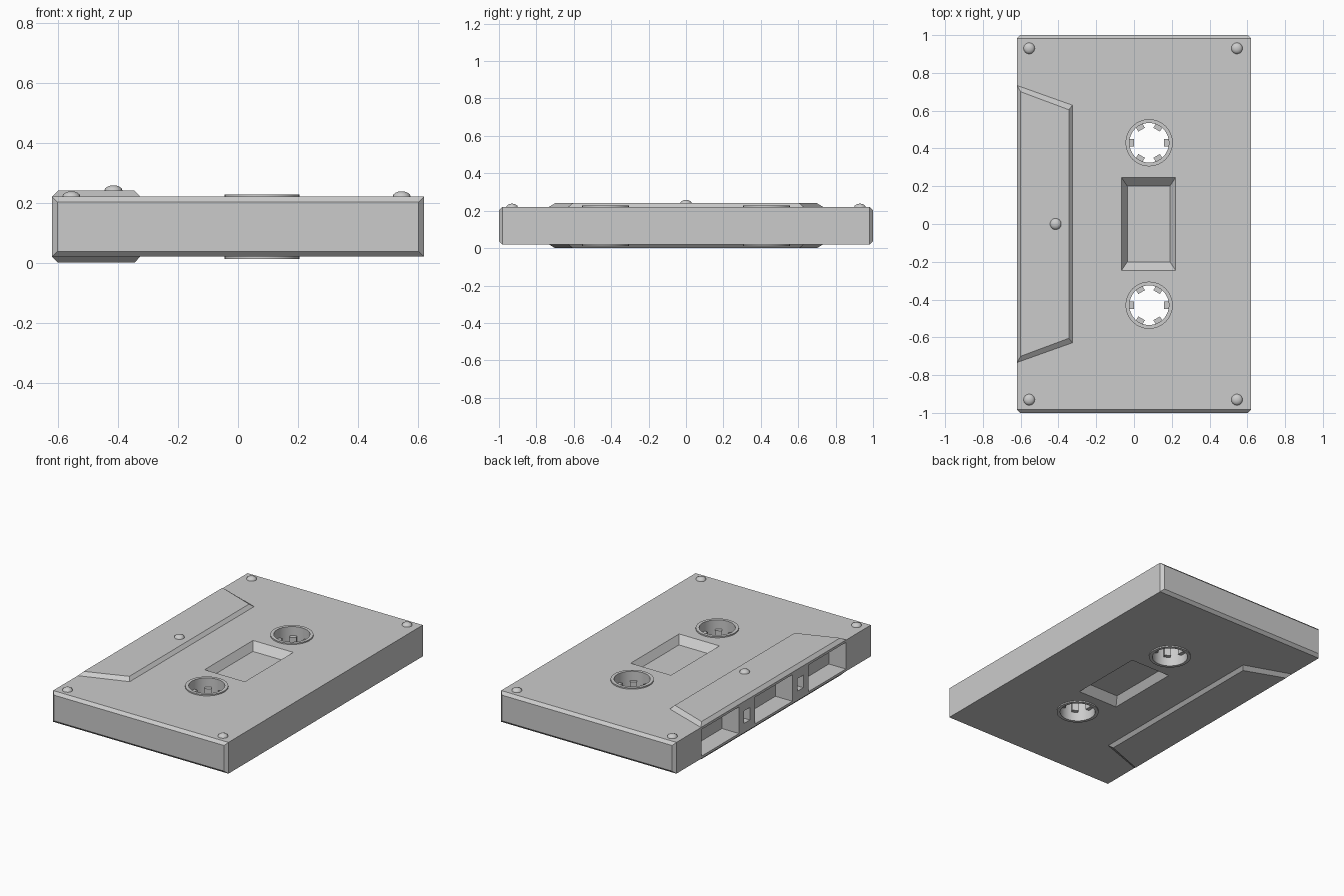
import bpy, bmesh
from math import radians, cos, sin
from mathutils import Matrix, Vector

if "Cube" in bpy.data.objects:
    bpy.data.objects.remove(bpy.data.objects["Cube"])

HUB_X, HUB_Y, MID_Z = 0.08, 0.43, 0.12


def finish(name, bm, smooth=False):
    bmesh.ops.recalc_face_normals(bm, faces=bm.faces[:])
    me = bpy.data.meshes.new(name)
    bm.to_mesh(me)
    bm.free()
    ob = bpy.data.objects.new(name, me)
    bpy.context.collection.objects.link(ob)
    if smooth:
        bpy.ops.object.select_all(action='DESELECT')
        ob.select_set(True)
        bpy.context.view_layer.objects.active = ob
        bpy.ops.object.shade_smooth_by_angle(angle=radians(35))
    return ob


def box(bm, x0, x1, y0, y1, z0, z1):
    m = Matrix.Translation(((x0 + x1) / 2, (y0 + y1) / 2, (z0 + z1) / 2))
    m = m @ Matrix.Diagonal((x1 - x0, y1 - y0, z1 - z0, 1))
    return bmesh.ops.create_cube(bm, size=1, matrix=m)['verts']


def loft(bm, lower, upper, z0, z1):
    a = [bm.verts.new((x, y, z0)) for x, y in lower]
    b = [bm.verts.new((x, y, z1)) for x, y in upper]
    bm.faces.new(a[::-1])
    bm.faces.new(b)
    n = len(a)
    for i in range(n):
        j = (i + 1) % n
        bm.faces.new((a[i], a[j], b[j], b[i]))


def rect(x0, x1, y):
    return [(x0, -y), (x1, -y), (x1, y), (x0, y)]


# shell: slab chamfered on its short ends and corners
bm = bmesh.new()
box(bm, -0.62, 0.62, -1, 1, 0.02, 0.22)
edges = [e for e in bm.edges
         if abs((e.verts[0].co - e.verts[1].co).y) < 0.01]
bmesh.ops.bevel(bm, geom=edges, offset=0.018, segments=1, affect='EDGES')
shell = finish("shell", bm)

# cutters: window recesses, hub holes, tape openings
bm = bmesh.new()
inner, outer = rect(-0.035, 0.19, 0.20), rect(-0.065, 0.22, 0.245)
wide = rect(-0.071, 0.226, 0.254)
loft(bm, inner, wide, 0.175, 0.229)
loft(bm, wide, inner, 0.011, 0.065)
for s in (-1, 1):
    bmesh.ops.create_cone(bm, cap_ends=True, segments=32, radius1=0.115,
                          radius2=0.115, depth=0.4,
                          matrix=Matrix.Translation((HUB_X, s * HUB_Y, MID_Z)))
for y in (-0.54, 0, 0.54):
    box(bm, -0.7, -0.50, y - 0.19, y + 0.19, 0.035, 0.205)
for y in (-0.27, 0.27):
    box(bm, -0.7, -0.56, y - 0.03, y + 0.03, 0.08, 0.16)
cutter = finish("cutter", bm)
cutter.hide_render = True

mod = shell.modifiers.new("cut", 'BOOLEAN')
mod.operation = 'DIFFERENCE'
mod.solver = 'EXACT'
mod.object = cutter
bpy.ops.object.select_all(action='DESELECT')
shell.select_set(True)
bpy.context.view_layer.objects.active = shell
bpy.ops.object.modifier_apply(modifier=mod.name)
bpy.data.objects.remove(cutter)

# raised trapezoid pads, top and bottom
base = [(-0.62, -0.735), (-0.325, -0.63), (-0.325, 0.63), (-0.62, 0.735)]
top = [(-0.60, -0.70), (-0.345, -0.605), (-0.345, 0.605), (-0.60, 0.70)]
for name, z0, z1 in (("top_pad", 0.219, 0.24), ("bottom_pad", 0.021, 0.0)):
    bm = bmesh.new()
    loft(bm, base, top, z0, z1)
    finish(name, bm)

# hubs: lining tube with six drive teeth
for s, side in ((-1, "front"), (1, "back")):
    bm = bmesh.new()
    n = 32
    section = [(0.105, 0.012), (0.125, 0.012), (0.125, 0.228), (0.105, 0.228)]
    rings = []
    for i in range(n):
        a = radians(360 * i / n)
        rings.append([bm.verts.new((HUB_X + r * cos(a), s * HUB_Y + r * sin(a), z))
                      for r, z in section])
    for i in range(n):
        p, q = rings[i], rings[(i + 1) % n]
        for j in range(4):
            k = (j + 1) % 4
            bm.faces.new((p[j], q[j], q[k], p[k]))
    finish(side + "_hub_ring", bm, True)

    bm = bmesh.new()
    for i in range(6):
        vs = box(bm, 0.08, 0.11, -0.02, 0.02, 0.07, 0.17)
        m = Matrix.Translation((HUB_X, s * HUB_Y, 0)) @ Matrix.Rotation(radians(60 * i), 4, 'Z')
        bmesh.ops.transform(bm, matrix=m, verts=vs)
    finish(side + "_hub_teeth", bm)

# domed screw heads
screws = [(x, y, 0.22) for x in (-0.555, 0.545) for y in (-0.93, 0.93)]
screws.append((-0.415, 0, 0.24))
for i, p in enumerate(screws):
    bm = bmesh.new()
    m = Matrix.Translation(Vector(p)) @ Matrix.Diagonal((1, 1, 0.6, 1))
    bmesh.ops.create_uvsphere(bm, u_segments=16, v_segments=8, radius=0.03, matrix=m)
    finish("screw_%d" % (i + 1), bm, True)
